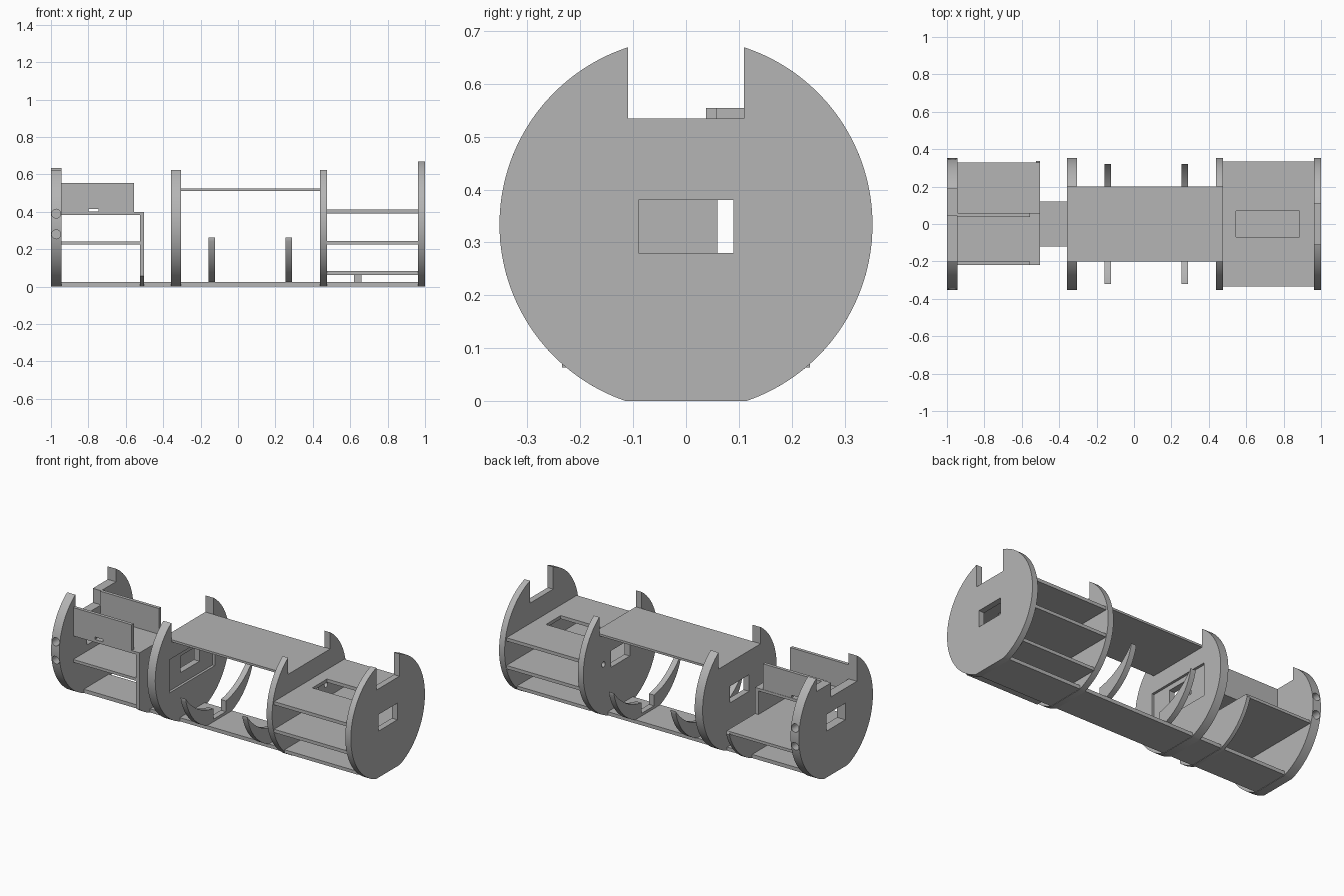
import bpy, bmesh, math
from mathutils import Matrix

if "Cube" in bpy.data.objects:
    bpy.data.objects.remove(bpy.data.objects["Cube"], do_unlink=True)

R, CZ = 0.353, 0.334        # bulkhead radius and axis height
grey = bpy.data.materials.new("plain grey")
grey.use_nodes = True
grey.diffuse_color = (0.46, 0.46, 0.46, 1)
grey.node_tree.nodes["Principled BSDF"].inputs["Base Color"].default_value = grey.diffuse_color


def make(name, bm):
    bmesh.ops.recalc_face_normals(bm, faces=bm.faces)
    mesh = bpy.data.meshes.new(name)
    bm.to_mesh(mesh)
    bm.free()
    mesh.materials.append(grey)
    ob = bpy.data.objects.new(name, mesh)
    bpy.context.scene.collection.objects.link(ob)
    return ob


def box(name, x0, x1, y0, y1, z0, z1):
    return prism(name, x0, x1, [(y0, z0), (y1, z0), (y1, z1), (y0, z1)])


def prism(name, x0, x1, outline):
    """Extrude a y-z outline along x."""
    bm = bmesh.new()
    face = bm.faces.new([bm.verts.new((x0, y, z)) for y, z in outline])
    ext = bmesh.ops.extrude_face_region(bm, geom=[face])
    moved = [v for v in ext["geom"] if isinstance(v, bmesh.types.BMVert)]
    bmesh.ops.translate(bm, verts=moved, vec=(x1 - x0, 0, 0))
    return make(name, bm)


def rod(x, y, z, radius, length, axis):
    bm = bmesh.new()
    bmesh.ops.create_cone(bm, cap_ends=True, segments=32, radius1=radius, radius2=radius, depth=length)
    bm.transform(Matrix.Translation((x, y, z)) @ Matrix.Rotation(math.pi / 2, 4, axis))
    return make("cutter", bm)


def cut(ob, *cutters):
    """Subtract the cutters for good and remove them."""
    for c in cutters:
        mod = ob.modifiers.new("cut", 'BOOLEAN')
        mod.operation, mod.solver, mod.object = 'DIFFERENCE', 'EXACT', c
    deps = bpy.context.evaluated_depsgraph_get()
    mesh = bpy.data.meshes.new_from_object(ob.evaluated_get(deps))
    ob.modifiers.clear()
    ob.data = mesh
    for c in cutters:
        bpy.data.objects.remove(c, do_unlink=True)
    return ob


def smooth(ob):
    bpy.ops.object.select_all(action='DESELECT')
    ob.select_set(True)
    bpy.context.view_layer.objects.active = ob
    bpy.ops.object.shade_smooth_by_angle(angle=math.radians(30))


def arc(cz, r, a0, a1, n=96):
    """Points on a circle, angles measured from straight down."""
    return [(r * math.sin(a0 + (a1 - a0) * i / n), cz - r * math.cos(a0 + (a1 - a0) * i / n))
            for i in range(n + 1)]


def bulkhead(name, x0, x1, left, right, floor):
    """Round plate with a flat foot and an open notch in the top."""
    foot = math.acos(CZ / R)
    a = math.pi - math.asin(right / R)
    b = math.pi + math.asin(-left / R)
    pts = arc(CZ, R, foot, a) + [(right, floor), (left, floor)]
    pts += arc(CZ, R, b, 2 * math.pi - foot)
    return prism(name, x0, x1, pts)


def cable_hole(x0, x1):
    return box("cutter", x0 - 0.1, x1 + 0.1, -0.09, 0.09, 0.28, 0.38)


# Four bulkheads
tail = bulkhead("tail_bulkhead", -1, -0.945, -0.2, 0.187, 0.555)
cut(tail, cable_hole(-1, -0.945),
    box("cutter", -1.1, -0.9, -0.2, 0.045, 0.47, 0.8),
    *[rod(-0.972, s * R, z, 0.024, 0.2, 'X') for s in (-1, 1) for z in (0.28, 0.39)])
rear = bulkhead("rear_bulkhead", -0.358, -0.305, -0.2, 0.2, 0.525)
cut(rear, cable_hole(-0.358, -0.305),
    box("cutter", -0.32, -0.2, -0.215, 0.215, 0.21, 0.41))
front = bulkhead("front_bulkhead", 0.438, 0.475, -0.2, 0.2, 0.525)
cut(front, cable_hole(0.438, 0.475),
    *[rod(0.456, s * 0.16, 0.325, 0.016, 0.2, 'Y') for s in (-1, 1)])
nose = bulkhead("nose_bulkhead", 0.963, 1, -0.11, 0.11, 0.535)
cut(nose, cable_hole(0.963, 1))
for ob in (tail, rear, front, nose):
    smooth(ob)

# Spine and top deck
box("base_plate", -0.999, 0.999, -0.119, 0.119, 0.002, 0.024)
box("top_deck", -0.306, 0.439, -0.2, 0.2, 0.512, 0.525)

# Crescent cradles with a central slot
for name, x in (("rear_cradle", -0.14), ("front_cradle", 0.272)):
    tip = math.acos((CZ - 0.25) / 0.332)
    inner_r, inner_z = 0.4, 0.5
    inner = math.acos((inner_z - 0.262) / inner_r)
    pts = arc(CZ, 0.332, -tip, tip) + arc(inner_z, inner_r, inner, -inner)
    cradle = prism(name, x - 0.017, x + 0.017, pts)
    cut(cradle, box("cutter", x - 0.1, x + 0.1, -0.06, 0.06, 0.04, 0.3))
    smooth(cradle)

# Nose bay shelves
upper = box("upper_nose_shelf", 0.474, 0.964, -0.335, 0.335, 0.392, 0.412)
cut(upper, box("cutter", 0.545, 0.885, -0.07, 0.07, 0.3, 0.5))
box("middle_nose_shelf", 0.474, 0.964, -0.335, 0.335, 0.225, 0.245)
box("lower_nose_shelf", 0.474, 0.964, -0.235, 0.235, 0.063, 0.083)
box("shelf_block", 0.62, 0.66, -0.06, 0.06, 0.023, 0.064)

# Tail bay: end wall following the hull, two shelves, two upright panels
foot = math.acos(CZ / R)
lo, hi = -math.asin(0.22 / R), math.acos((CZ - 0.225) / R)
wall_pts = arc(CZ, R, foot, hi) + [(0.33, 0.242), (0.06, 0.242), (0.06, 0.4), (-0.22, 0.4)]
wall_pts += arc(CZ, R, lo, -foot, 16)
smooth(prism("tail_end_wall", -0.525, -0.503, wall_pts))
box("lower_tail_shelf", -0.946, -0.504, -0.22, 0.33, 0.225, 0.242)
box("upper_tail_shelf", -0.946, -0.504, -0.22, 0.06, 0.384, 0.4)
for name, y in (("front_panel", -0.22), ("back_panel", 0.038)):
    panel = box(name, -0.946, -0.555, y, y + 0.02, 0.399, 0.555)
    cut(panel, box("cutter", -0.8, -0.745, y - 0.1, y + 0.1, 0.401, 0.416))
